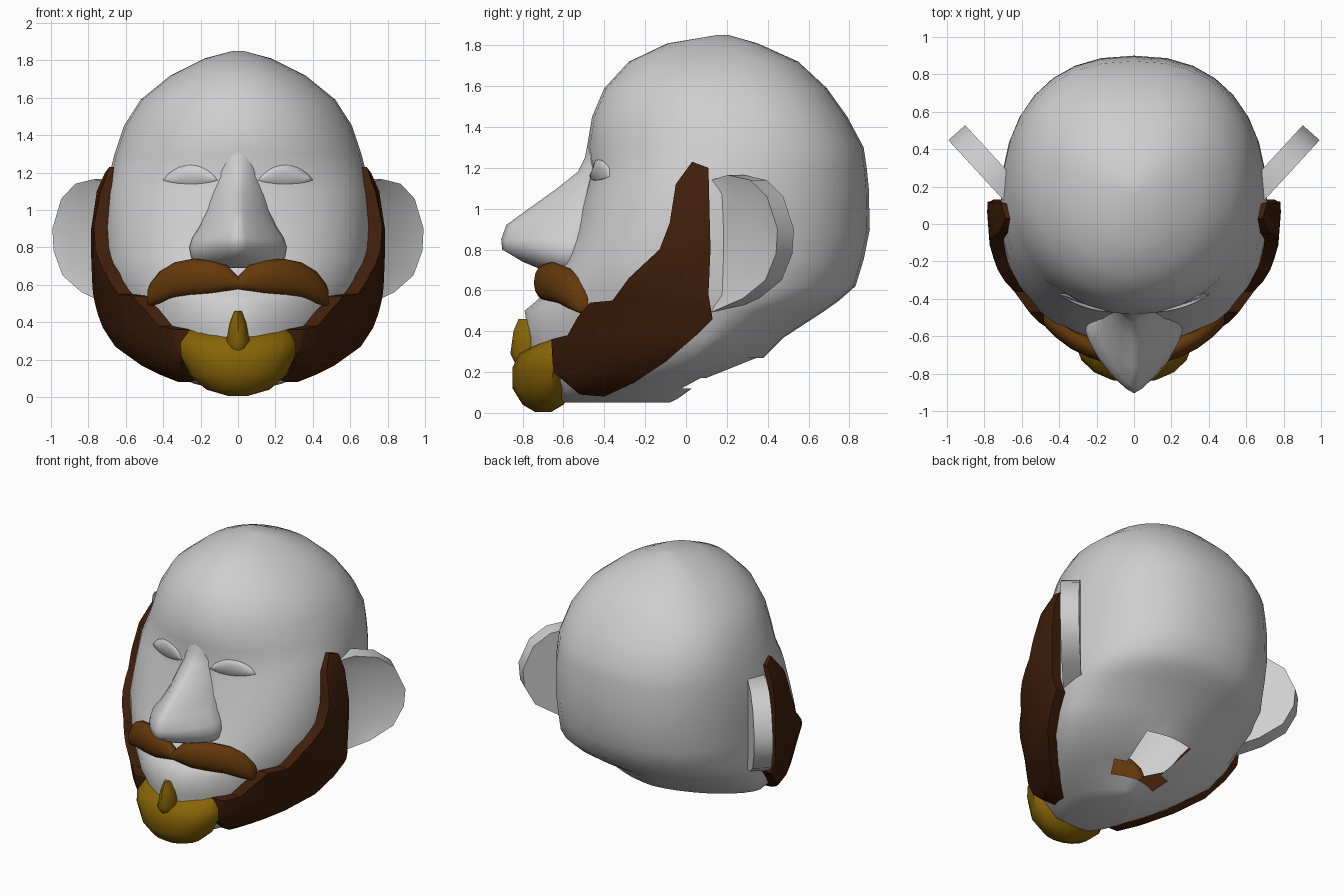
import bpy
import bmesh
from math import sin, cos, pi, radians
from mathutils import Vector

default_cube = bpy.data.objects.get("Cube")
if default_cube:
    bpy.data.objects.remove(default_cube, do_unlink=True)


def make_material(name, red, green, blue):
    material = bpy.data.materials.new(name)
    material.use_nodes = True
    color = (red, green, blue, 1)
    material.diffuse_color = color
    material.node_tree.nodes["Principled BSDF"].inputs["Base Color"].default_value = color
    return material


skin_grey = make_material("skin grey", .62, .62, .62)
dark_brown = make_material("dark brown", .05, .013, .003)
mid_brown = make_material("mid brown", .13, .041, .003)
mustard = make_material("mustard", .24, .127, .002)


def finish(name, bm, material, angle=45, mirrored=False):
    """Turn a bmesh into a smooth shaded object, mirrored across x if asked."""
    mesh = bpy.data.meshes.new(name)
    bm.to_mesh(mesh)
    bm.free()
    obj = bpy.data.objects.new(name, mesh)
    bpy.context.scene.collection.objects.link(obj)
    return dress(obj, material, angle, mirrored)


def dress(obj, material, angle, mirrored):
    mesh = obj.data
    mesh.materials.clear()
    mesh.materials.append(material)
    mesh.shade_smooth()
    mesh.set_sharp_from_angle(angle=radians(angle))
    if mirrored:
        obj.modifiers.new("Mirror", "MIRROR")
    return obj


def bridge(sections):
    """Join a list of closed sections, with a cap at each end."""
    bm = bmesh.new()
    rows = [[bm.verts.new(point) for point in section] for section in sections]
    count = len(rows[0])
    for lower, upper in zip(rows, rows[1:]):
        for i in range(count):
            j = (i + 1) % count
            bm.faces.new((lower[i], lower[j], upper[j], upper[i]))
    bm.faces.new(rows[0])
    bm.faces.new(rows[-1])
    bmesh.ops.recalc_face_normals(bm, faces=bm.faces)
    return bm


def level(ring, sides):
    """Egg-shaped section: height, front y, back y, half width, widest y, front power."""
    z, front, back, width, middle, power = ring
    # The nape is pinched in below the skull
    back_power = min(2.35, max(1.6, 1.6 + 3 * (z - .35)))
    points = []
    for i in range(sides):
        t = 2 * pi * i / sides
        s, c = sin(t), cos(t)
        e = 2 / power if c > 0 else 2 / back_power
        reach = front - middle if c > 0 else back - middle
        side = 1 if s > 0 else -1
        points.append((side * width * abs(s) ** e, middle + reach * abs(c) ** e, z))
    return points


def stack(rings, sides):
    return bridge([level(ring, sides) for ring in rings])


def prism(outline, offset):
    """Extrude a closed 3D outline along an offset."""
    back = [Vector(point) + Vector(offset) for point in outline]
    return bridge([outline, back])


# Skull, face and jaw
head_rings = [
    (.05, -.6, -.08, .15, -.35, 2), (.07, -.68, -.04, .23, -.35, 1.9),
    (.12, -.72, .03, .36, -.22, 1.8), (.17, -.75, .12, .46, -.12, 1.7),
    (.27, -.77, .38, .6, .03, 1.7), (.37, -.77, .48, .66, .1, 1.7),
    (.5, -.79, .68, .695, .12, 1.75), (.55, -.73, .75, .705, .12, 1.9),
    (.62, -.67, .83, .71, .08, 2.1), (.75, -.6, .87, .715, .06, 2.3),
    (.9, -.54, .9, .715, .07, 2.25), (1.1, -.49, .895, .705, .11, 2.15),
    (1.2, -.465, .885, .685, .15, 2.05), (1.3, -.485, .87, .66, .2, 2),
    (1.45, -.46, .79, .61, .2, 2), (1.59, -.4, .69, .52, .18, 2),
    (1.72, -.28, .55, .36, .18, 2), (1.81, -.09, .35, .18, .18, 2),
    (1.85, .15, .21, .03, .18, 2),
]
bm = stack(head_rings, 32)
neck_hole = []
for face in bm.faces:
    center = face.calc_center_median()
    if .13 < center.z < .3 and center.y > 0 and abs(center.x) < .18:
        neck_hole.append(face)
bmesh.ops.delete(bm, geom=neck_hole, context="FACES")
finish("head", bm, skin_grey, 65)


def face_y(x, z):
    """Depth of the face surface at a given x and height."""
    for low, high in zip(head_rings, head_rings[1:]):
        if low[0] <= z <= high[0]:
            k = (z - low[0]) / (high[0] - low[0])
            _, front, _, width, middle, power = [a + (b - a) * k for a, b in zip(low, high)]
            return middle + (front - middle) * (1 - (x / width) ** power) ** (1 / power)


def swollen_head(side, ends):
    """Closed copy of the head, grown sideways and at front and back."""
    return stack([(z, front - ends, back + ends, width + side, middle, power)
                  for z, front, back, width, middle, power in head_rings], 32)


# Nose, wide and pointed at the tip, fading into the brow
nose_rings = [
    (.69, -.68, -.4, .19, -.56, 1.6), (.74, -.8, -.4, .25, -.57, 1.5),
    (.8, -.9, -.4, .26, -.57, 1.35), (.85, -.905, -.4, .245, -.56, 1.35),
    (.92, -.88, -.4, .2, -.53, 1.3), (1, -.77, -.38, .17, -.47, 1.3),
    (1.1, -.63, -.35, .15, -.42, 1.35), (1.18, -.53, -.3, .12, -.4, 1.5),
    (1.25, -.495, -.3, .11, -.4, 1.7), (1.38, -.47, -.3, .1, -.38, 2),
]
finish("nose", stack(nose_rings, 20), skin_grey, 70)

# Almond eyes that follow the face
bm = bmesh.new()
columns = []
steps = 10
for i in range(steps + 1):
    x = .11 + .29 * i / steps
    arch = sin(pi * i / steps) ** .7 if 0 < i < steps else .02
    column = []
    for z in (1.16 - .02 * arch, 1.16 + .04 * arch, 1.16 + .08 * arch):
        column.append(bm.verts.new((x, face_y(x, z) - .003, z)))
    columns.append(column)
for a, b in zip(columns, columns[1:]):
    for j in range(2):
        bm.faces.new((a[j], b[j], b[j + 1], a[j + 1]))
eyes = finish("eyes", bm, skin_grey, 40, mirrored=True)
thickness = eyes.modifiers.new("Thickness", "SOLIDIFY")
thickness.thickness = .015
thickness.offset = -1

# Ears, slanting outward and back, hollowed at the front
ear_outline = [(-.05, 1.13), (.1, 1.165), (.25, 1.14), (.36, 1.06), (.43, .9),
               (.42, .78), (.35, .65), (.2, .56), (-.05, .48)]
bm = prism([(.7 + .68 * u, .13 + .74 * u, z) for u, z in ear_outline], (-.09, .08, 0))
bm.faces.ensure_lookup_table()
ear_front = min((f for f in bm.faces if len(f.verts) > 4), key=lambda f: f.calc_center_median().y)
bmesh.ops.inset_region(bm, faces=[ear_front], thickness=.1, depth=-.03)
finish("ears", bm, skin_grey, 60, mirrored=True)

# Side beard: a hollow swollen jaw cut to the beard outline
beard_outline = [(.03, 1.23), (.11, 1.2), (.12, .8), (.11, .58), (.13, .46), (.05, .38),
                 (-.1, .25), (-.25, .15), (-.4, .08), (-.52, .09), (-.65, .2), (-.66, .36),
                 (-.58, .38), (-.53, .47), (-.47, .54), (-.36, .55), (-.28, .66),
                 (-.13, .8), (-.08, .93), (-.05, 1.12)]
beard = finish("side_beard", swollen_head(.07, .05), dark_brown)
outline_cutter = finish("beard_outline_cutter",
                        prism([(.2, y, z) for y, z in beard_outline], (1, 0, 0)), dark_brown)
inner_cutter = finish("beard_inner_cutter", swollen_head(-.012, -.012), dark_brown)
cutters = ((outline_cutter, "INTERSECT"), (inner_cutter, "DIFFERENCE"))
for cutter, operation in cutters:
    cutter.hide_render = True
    cut = beard.modifiers.new(operation.title(), "BOOLEAN")
    cut.operation = operation
    cut.solver = "EXACT"
    cut.object = cutter
bpy.context.view_layer.update()
graph = bpy.context.evaluated_depsgraph_get()
beard.data = bpy.data.meshes.new_from_object(beard.evaluated_get(graph))
beard.modifiers.clear()
for cutter, operation in cutters:
    bpy.data.objects.remove(cutter, do_unlink=True)
# Lean the top of the sideburn in toward the temple
for vert in beard.data.vertices:
    if vert.co.z > 1 and vert.co.x > .71:
        vert.co.x -= .2 * (vert.co.z - 1)
dress(beard, dark_brown, 40, mirrored=True)

# Moustache, flat behind: x, y, z, half height, half depth along each side
moustache_path = [(0, -.7, .61, .035, .035), (.06, -.7, .635, .07, .045),
                  (.14, -.69, .64, .09, .055), (.24, -.65, .64, .1, .065),
                  (.34, -.6, .625, .095, .065), (.42, -.545, .585, .085, .06),
                  (.47, -.51, .545, .06, .045), (.485, -.5, .53, .035, .03)]
sections = []
for x, y, z, tall, deep in moustache_path:
    turns = [2 * pi * i / 12 for i in range(12)]
    sections.append([(x, y + deep * min(cos(t), .7), z + tall * sin(t)) for t in turns])
finish("moustache", bridge(sections), mid_brown, 50, mirrored=True)

# Chin beard and the tuft under the lip
chin_rings = [
    (.005, -.74, -.66, .05, -.7, 2), (.04, -.8, -.6, .17, -.68, 2),
    (.12, -.85, -.54, .26, -.66, 2), (.22, -.85, -.56, .305, -.65, 2),
    (.29, -.82, -.58, .31, -.65, 2), (.355, -.7, -.6, .28, -.64, 2),
]
finish("chin_beard", stack(chin_rings, 16), mustard, 50)
tuft_rings = [
    (.25, -.84, -.7, .05, -.76, 2), (.29, -.86, -.7, .068, -.76, 2),
    (.4, -.845, -.7, .045, -.76, 2), (.46, -.82, -.7, .02, -.76, 2),
]
finish("lip_tuft", stack(tuft_rings, 10), mustard, 50)
